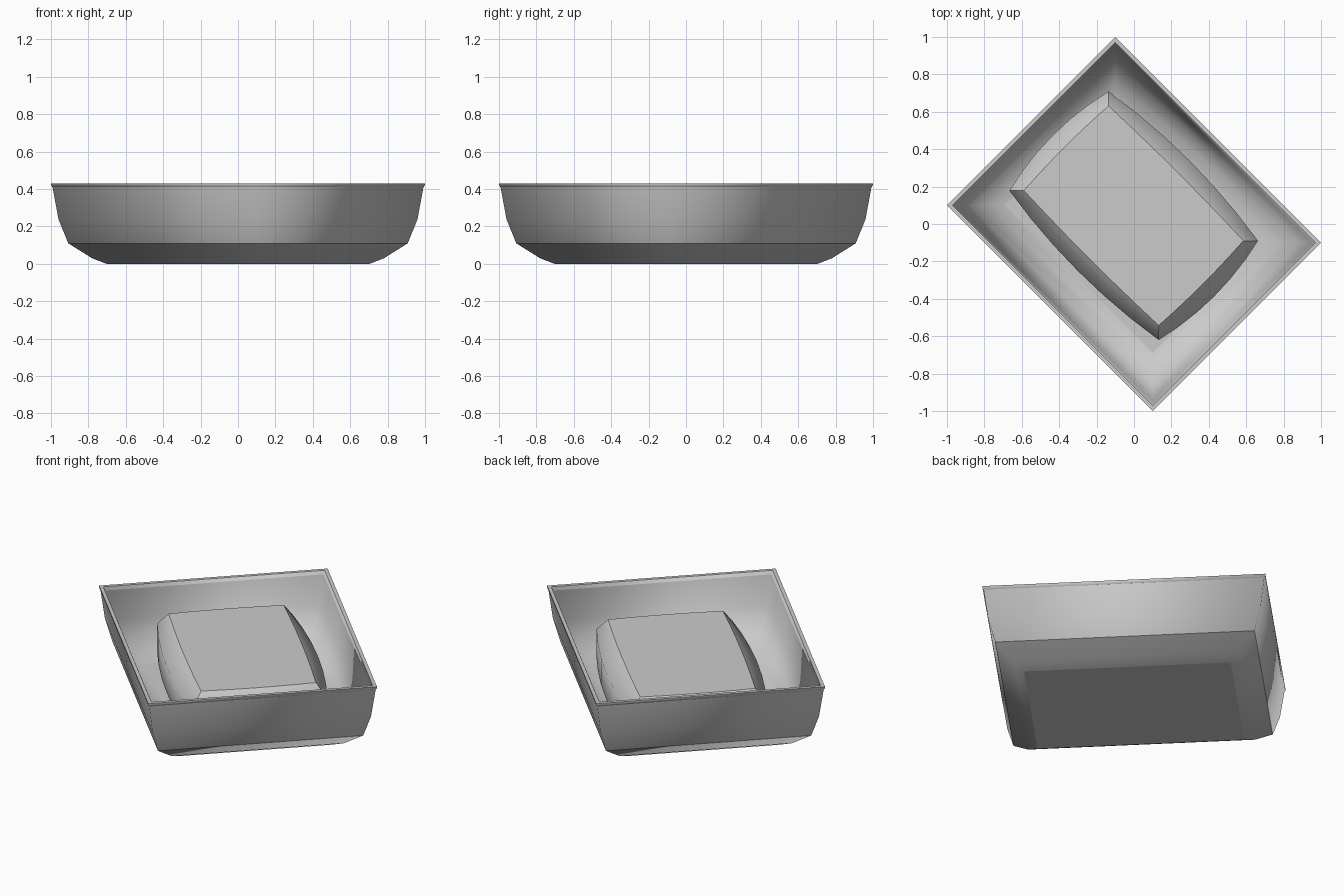
import bpy, bmesh, math

if "Cube" in bpy.data.objects:
    bpy.data.objects.remove(bpy.data.objects["Cube"])

TURN = -math.pi / 4  # whole model is turned 45 degrees about z


def make_object(name, rings, sharp_rings=(), corner_step=0):
    """Skin a stack of closed rings, capping first and last."""
    bm = bmesh.new()
    loops = [[bm.verts.new(p) for p in r] for r in rings]
    n = len(loops[0])
    for a, b in zip(loops, loops[1:]):
        for i in range(n):
            j = (i + 1) % n
            bm.faces.new((a[i], a[j], b[j], b[i]))
    bm.faces.new(loops[0][::-1])
    bm.faces.new(loops[-1])
    for f in bm.faces:
        f.smooth = True
    for k in sharp_rings:
        for i in range(n):
            bm.edges.get((loops[k][i], loops[k][(i + 1) % n])).smooth = False
    if corner_step:
        for i in range(0, n, corner_step):
            for a, b in zip(loops, loops[1:]):
                bm.edges.get((a[i], b[i])).smooth = False
    bmesh.ops.recalc_face_normals(bm, faces=bm.faces)
    me = bpy.data.meshes.new(name)
    bm.to_mesh(me)
    bm.free()
    ob = bpy.data.objects.new(name, me)
    bpy.context.collection.objects.link(ob)
    ob.rotation_euler.z = TURN
    return ob


def rounded_rect(cx, cy, hx, hy, z, bulge, seg):
    """Rectangle whose sides bow outward by 'bulge'."""
    c = [(-hx, -hy), (hx, -hy), (hx, hy), (-hx, hy)]
    out_dir = [(0, -1), (1, 0), (0, 1), (-1, 0)]
    pts = []
    for s in range(4):
        a, b, d = c[s], c[(s + 1) % 4], out_dir[s]
        for i in range(seg):
            t = i / seg
            w = bulge * 4 * t * (1 - t)
            pts.append((cx + a[0] + (b[0] - a[0]) * t + d[0] * w,
                        cy + a[1] + (b[1] - a[1]) * t + d[1] * w, z))
    return pts


# Tray: (inset, height) profile running up the outside and down the inside
profile = [(0.21, 0), (0.155, 0.03), (0.065, 0.11), (0.028, 0.24), (0.006, 0.41),
           (0, 0.42), (0, 0.43), (0.02, 0.43), (0.028, 0.41), (0.05, 0.24),
           (0.09, 0.13), (0.17, 0.06), (0.22, 0.04)]
make_object("tray", [rounded_rect(0, 0, 0.778 - d, 0.636 - d, z, 0, 1) for d, z in profile],
            sharp_rings=(0, 2, 4, 6, 7, 8, 12))

# Cushion: bowed box with sloping upper edges and a flat top
levels = [(0.02, 0.04, 0.035), (0, 0.10, 0.045), (0, 0.26, 0.045), (0.055, 0.34, 0.01)]
make_object("cushion", [rounded_rect(-0.033, 0.03, 0.565 - d, 0.375 - d, z, w, 6)
                        for d, z, w in levels],
            sharp_rings=(0, 3), corner_step=6)
